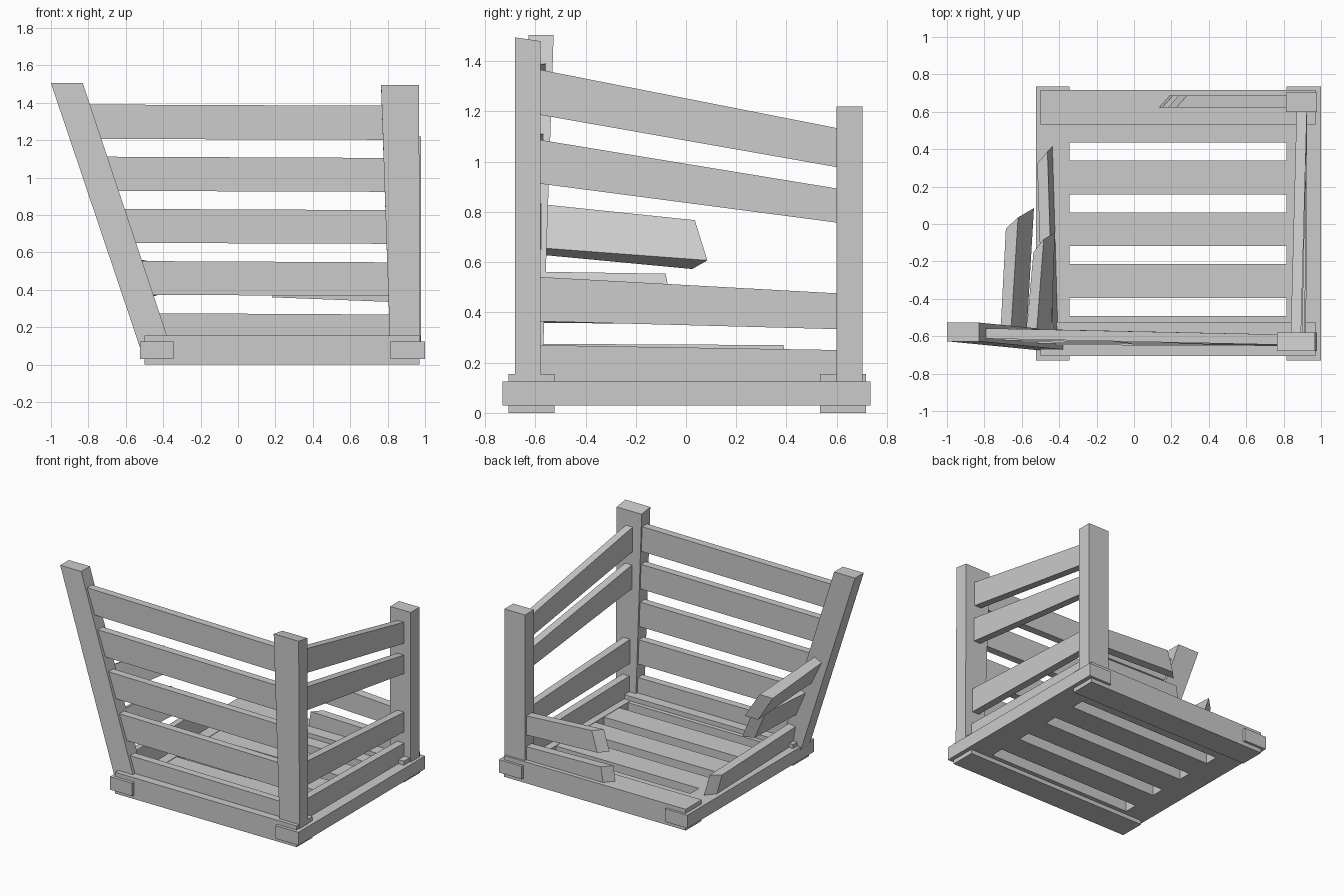
import bpy

cube = bpy.data.objects.get("Cube")
if cube:
    bpy.data.objects.remove(cube, do_unlink=True)

timber = bpy.data.materials.new("grey_timber")
timber.use_nodes = True
colour = (0.6, 0.6, 0.6, 1)
timber.diffuse_color = colour
timber.node_tree.nodes["Principled BSDF"].inputs["Base Color"].default_value = colour


def loft(name, start, end):
    """Solid beam joining two four-cornered ends."""
    faces = [(i, (i + 1) % 4, (i + 1) % 4 + 4, i + 4) for i in range(4)]
    faces += [(3, 2, 1, 0), (4, 5, 6, 7)]
    mesh = bpy.data.meshes.new(name)
    mesh.from_pydata(start + end, [], faces)
    mesh.materials.append(timber)
    obj = bpy.data.objects.new(name, mesh)
    bpy.context.collection.objects.link(obj)
    # Consistent outward normals
    import bmesh
    bm = bmesh.new()
    bm.from_mesh(mesh)
    bmesh.ops.recalc_face_normals(bm, faces=bm.faces)
    bm.to_mesh(mesh)
    bm.free()
    return obj


def rect(x0, x1, y0, y1, z, slope=0):
    """Horizontal end; slope drops the rear edge."""
    return [(x0, y0, z), (x1, y0, z), (x1, y1, z - slope), (x0, y1, z - slope)]


def box(name, x0, x1, y0, y1, z0, z1):
    return loft(name, rect(x0, x1, y0, y1, z0), rect(x0, x1, y0, y1, z1))


def plank_end(axis, along, across, low, high, thick=0.055, lean=0, cut=0, rake=0):
    """Upright end of a plank: lean tips it over, cut and rake skew the sawn face."""
    corners = []
    for side, level in ((-1, 0), (1, 0), (1, 1), (-1, 1)):
        a = along + side * cut + level * rake
        b = across + side * thick / 2 + lean * (level - 0.5)
        z = (high if level else low) - side * thick / 2 * lean / (high - low)
        corners.append((a, b, z) if axis == "x" else (b, a, z))
    return corners


def mix(a, b, t):
    return a + (b - a) * t


# Base: two runners, two raised end beams, and floor slats between them
box("runner_right", -0.525, -0.345, -0.73, 0.735, 0.03, 0.125)
box("runner_left", 0.815, 1.0, -0.73, 0.735, 0.03, 0.125)
for label, y in (("front", -0.615), ("back", 0.625)):
    box("base_beam_" + label, -0.5, 0.97, y - 0.092, y + 0.092, 0, 0.155)
for i in range(5):
    y = -0.582 + i * 0.277
    box(f"floor_slat_{i}", -0.345, 0.815, y - 0.09, y + 0.09, 0.03, 0.122)

# Corner posts: one splayed outward, one flared, one short
loft("post_front_right", rect(-0.51, -0.345, -0.675, -0.575, 0.05),
     rect(-1.0, -0.83, -0.627, -0.527, 1.505))
loft("post_front_left", rect(0.815, 0.975, -0.68, -0.58, 0.05),
     rect(0.765, 0.967, -0.68, -0.58, 1.495, 0.015))
box("post_back_left", 0.812, 0.978, 0.6, 0.702, 0.05, 1.22)

# Front slats run from the splayed post to the flared post
for i in range(5):
    low, high = 0.095 + i * 0.278, 0.275 + i * 0.279
    t = (low + high) / 3
    left = plank_end("x", mix(-0.4, -0.87, low / 1.5), mix(-0.625, -0.578, t), low, high,
                     rake=-0.055)
    right = plank_end("x", 0.83, mix(-0.625, -0.618, t), low - 0.005, high - 0.007)
    loft(f"front_slat_{i}", left, right)

# Left side slats slope down to the short post; the middle one is missing
side_slats = {
    "bottom": (0.09, 0.27, 0.09, 0.25),
    "lower": (0.365, 0.542, 0.333, 0.475),
    "upper": (0.915, 1.09, 0.755, 0.89),
    "top": (1.19, 1.37, 0.975, 1.13),
}
for label, (low, high, end_low, end_high) in side_slats.items():
    loft("side_slat_" + label,
         plank_end("y", -0.6, mix(0.895, 0.87, low), low, high),
         plank_end("y", 0.62, 0.897, end_low, end_high))

# Snapped slats left hanging on the short post
for label, tip, rake, ends in (("bottom", 0.155, 0.025, (0.1, 0.265, 0.09, 0.25)),
                               ("lower", 0.21, 0.045, (0.36, 0.51, 0.335, 0.475))):
    loft("broken_back_slat_" + label,
         plank_end("x", tip, 0.655, *ends[:2], thick=0.062, cut=0.028, rake=rake),
         plank_end("x", 0.83, 0.655, *ends[2:], thick=0.062))

# Snapped slats left hanging on the splayed post
loft("broken_side_slat_bottom",
     plank_end("y", -0.6, -0.445, 0.1, 0.27, lean=-0.03),
     plank_end("y", 0.385, -0.475, 0.1, 0.265, lean=-0.03, cut=0.033, rake=-0.03))
loft("broken_side_slat_lower",
     plank_end("y", -0.6, -0.51, 0.37, 0.55, lean=-0.08),
     plank_end("y", -0.08, -0.48, 0.365, 0.545, lean=-0.06, cut=0.034, rake=-0.035))
loft("broken_side_slat_middle",
     plank_end("y", -0.6, -0.645, 0.645, 0.82, lean=-0.085),
     plank_end("y", 0.055, -0.61, 0.59, 0.75, thick=0.065, lean=-0.085, cut=0.03, rake=-0.05))
